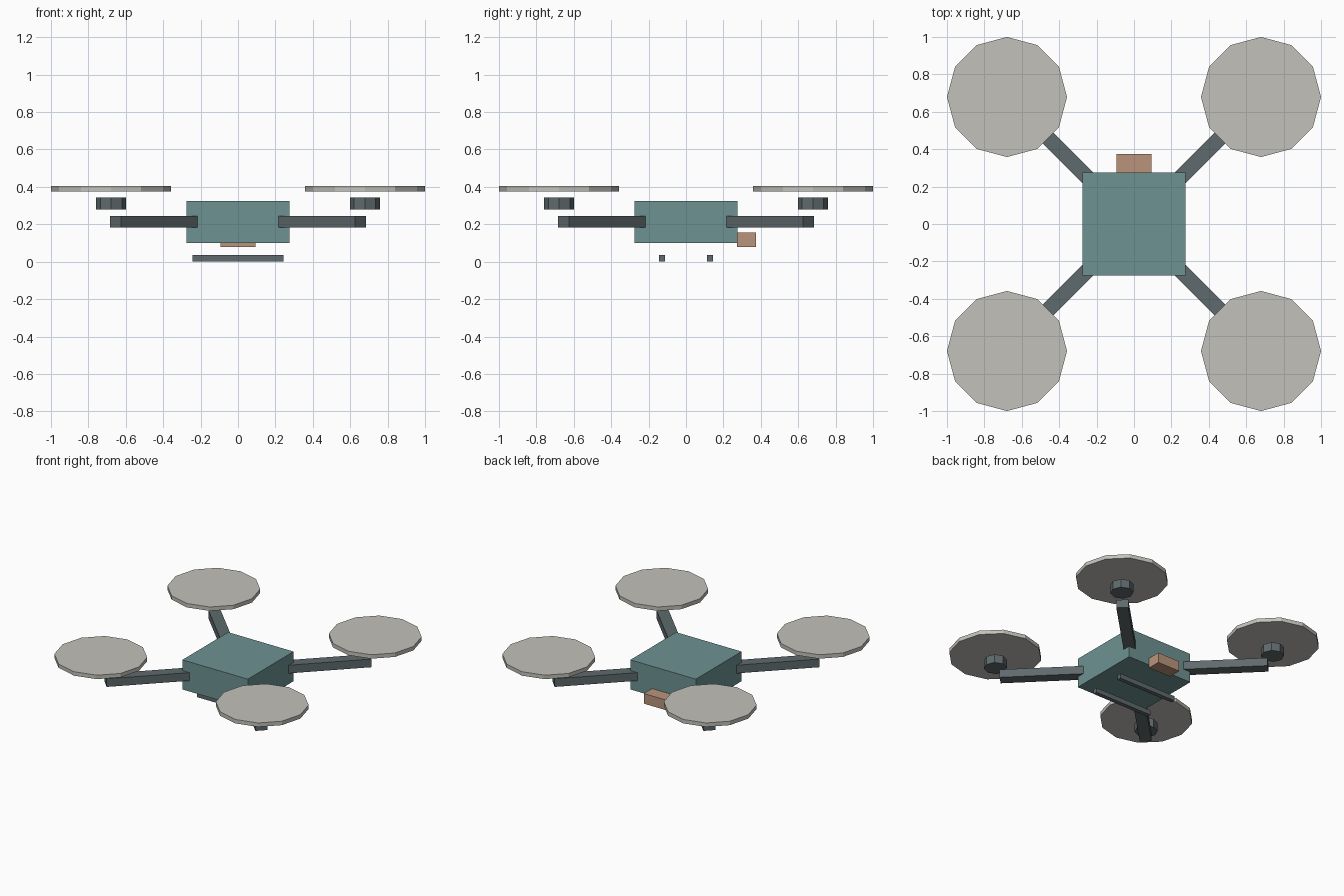
import bpy, math

if "Cube" in bpy.data.objects:
    bpy.data.objects.remove(bpy.data.objects["Cube"])


def lin(c):
    c /= 255
    return c / 12.92 if c <= 0.04045 else ((c + 0.055) / 1.055) ** 2.4


def material(name, r, g, b):
    m = bpy.data.materials.new(name)
    m.diffuse_color = (lin(r), lin(g), lin(b), 1)
    m.use_nodes = True
    m.node_tree.nodes["Principled BSDF"].inputs["Base Color"].default_value = m.diffuse_color
    return m


TEAL = material("teal shell", 110, 146, 146)
DARK = material("dark grey", 95, 106, 108)
PALE = material("pale grey", 194, 193, 186)
TAN = material("tan", 186, 148, 124)


def finish(name, mat):
    ob = bpy.context.object
    ob.name = ob.data.name = name
    ob.data.materials.append(mat)
    return ob


def box(name, mat, centre, size, turn=0):
    bpy.ops.mesh.primitive_cube_add(size=1, location=centre, rotation=(0, 0, turn))
    ob = finish(name, mat)
    ob.scale = size
    return ob


def disc(name, mat, sides, radius, centre, height):
    bpy.ops.mesh.primitive_cylinder_add(vertices=sides, radius=radius,
                                        depth=height, location=centre)
    return finish(name, mat)


# Central body and the camera at the rear underside
box("body", TEAL, (0, 0, 0.213), (0.55, 0.55, 0.225))
box("camera", TAN, (0, 0.323, 0.117), (0.188, 0.1, 0.077))

# Four diagonal arms, each with a motor and a rotor disc
for sx, side in ((-1, "left"), (1, "right")):
    for sy, end in ((-1, "front"), (1, "back")):
        tag = f"{end}_{side}"
        box(f"arm_{tag}", DARK, (sx * 0.449, sy * 0.449, 0.213),
            (0.582, 0.083, 0.062), math.atan2(sy, sx))
        disc(f"motor_{tag}", DARK, 8, 0.08, (sx * 0.678, sy * 0.678, 0.312), 0.064)
        disc(f"rotor_{tag}", PALE, 12, 0.321, (sx * 0.679, sy * 0.679, 0.389), 0.03)

# Landing skids
for sy, end in ((-1, "front"), (1, "back")):
    box(f"skid_{end}", DARK, (0, sy * 0.128, 0.018), (0.485, 0.031, 0.036))
